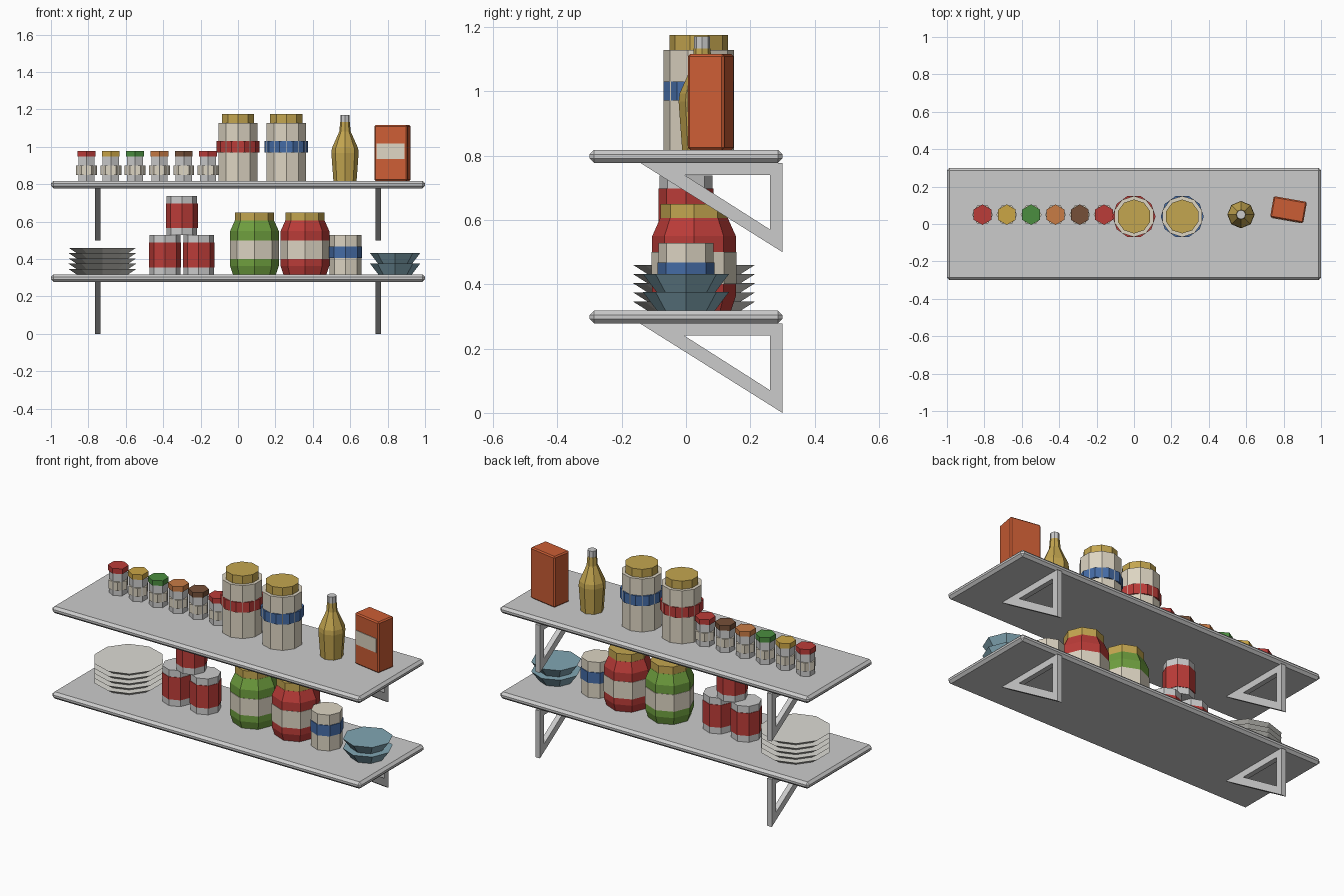
import bpy, bmesh
from math import sin, cos, pi, radians

if "Cube" in bpy.data.objects:
    bpy.data.objects.remove(bpy.data.objects["Cube"])

COLORS = {
    "red": (.50, .045, .04), "orange": (.60, .11, .035), "cream": (.72, .66, .54),
    "gold": (.55, .38, .08), "green": (.16, .35, .05), "blue": (.06, .15, .38),
    "teal": (.22, .38, .45), "brown": (.18, .08, .04), "amber": (.58, .20, .06),
    "white": (.72, .71, .66), "leaf": (.07, .27, .05), "yellow": (.60, .38, .06),
}
MATS = {}
for key, rgb in COLORS.items():
    MATS[key] = bpy.data.materials.new(key)
    MATS[key].diffuse_color = (*rgb, 1)


def finish(name, bm, color=None, loc=(0, 0, 0), rot=0):
    bmesh.ops.recalc_face_normals(bm, faces=bm.faces)
    mesh = bpy.data.meshes.new(name)
    bm.to_mesh(mesh)
    bm.free()
    ob = bpy.data.objects.new(name, mesh)
    ob.location = loc
    ob.rotation_euler[2] = rot
    if color:
        mesh.materials.append(MATS[color])
    bpy.context.collection.objects.link(ob)
    return ob


def turned(name, profile, sides, loc, color=None, phase=pi / 2):
    """Capped low-poly lathe from (radius, height) points."""
    bm = bmesh.new()
    rings = [[bm.verts.new((r * cos(phase + 2 * pi * i / sides),
                            r * sin(phase + 2 * pi * i / sides), z))
              for i in range(sides)] for r, z in profile]
    for a, b in zip(rings, rings[1:]):
        for i in range(sides):
            j = (i + 1) % sides
            bm.faces.new((a[i], a[j], b[j], b[i]))
    bm.faces.new(rings[0][::-1])
    bm.faces.new(rings[-1])
    return finish(name, bm, color, loc)


def cyl(name, r, z0, z1, sides, loc, color=None, phase=pi / 2):
    return turned(name, [(r, z0), (r, z1)], sides, loc, color, phase)


def block(name, size, loc, color=None, rot=0, bevel=0):
    bm = bmesh.new()
    bmesh.ops.create_cube(bm, size=1)
    bmesh.ops.scale(bm, vec=size, verts=bm.verts)
    if bevel:
        bmesh.ops.bevel(bm, geom=bm.edges[:], offset=bevel, segments=1, affect='EDGES')
    return finish(name, bm, color, loc, rot)


def bracket(name, x, z):
    """Triangular frame in the yz plane, 0.03 thick."""
    outer = [(-.143, .278), (.30, .278), (.30, 0)]
    inner = [(-.005, .24), (.262, .24), (.262, .07)]
    bm = bmesh.new()
    o = [bm.verts.new((-.015, *p)) for p in outer]
    n = [bm.verts.new((-.015, *p)) for p in inner]
    faces = [bm.faces.new((o[i], o[(i + 1) % 3], n[(i + 1) % 3], n[i])) for i in range(3)]
    ext = bmesh.ops.extrude_face_region(bm, geom=faces, use_keep_orig=True)
    verts = [g for g in ext["geom"] if isinstance(g, bmesh.types.BMVert)]
    bmesh.ops.translate(bm, vec=(.03, 0, 0), verts=verts)
    finish(name, bm, None, (x, 0, z))


# Shelves and brackets
LOW, HIGH = .318, .818
for label, top in (("lower", LOW), ("upper", HIGH)):
    block(label + "_shelf", (2, .6, .04), (0, 0, top - .02), bevel=.014)
    for side, x in (("left", -.75), ("right", .75)):
        bracket(f"{label}_bracket_{side}", x, top - LOW)

# Spice jars
for i, color in enumerate(("red", "yellow", "leaf", "amber", "brown", "red")):
    at = (-.81 + .13 * i, .05, HIGH)
    cyl(f"spice_jar_{i}", .05, 0, .13, 6, at)
    cyl(f"spice_label_{i}", .056, .032, .082, 6, at, "cream", 0)
    cyl(f"spice_lid_{i}", .055, .13, .16, 6, at, color)

# Tall canisters
for i, (x, color) in enumerate(((0, "red"), (.258, "blue"))):
    at = (x, .04, HIGH)
    cyl(f"canister_{i}", .11, 0, .31, 10, at, "cream")
    cyl(f"canister_band_{i}", .115, .153, .212, 10, at, color, 0)
    cyl(f"canister_lid_{i}", .091, .31, .358, 10, at, "gold")

# Bottle
at = (.572, .05, HIGH)
turned("bottle", [(.062, 0), (.073, .15), (.07, .175), (.03, .265), (.026, .315)], 8, at, "gold")
cyl("bottle_cap", .025, .315, .352, 8, at)

# Carton with front label
turn = radians(-10)
cx, cy, half = .826, .077, .0585
block("carton", (.18, .115, .298), (cx, cy, HIGH + .149), "orange", turn, .007)
block("carton_label", (.152, .004, .082),
      (cx + half * sin(turn), cy - half * cos(turn), .977), "cream", turn)

# Plate stack
for i in range(5):
    turned(f"plate_{i}", [(.145, 0), (.19, .0285)], 10, (-.725, .025, LOW + .0285 * i), "white")

# Stacked cans
for i, (x, z) in enumerate(((-.39, LOW), (-.21, LOW), (-.30, LOW + .21))):
    at = (x, 0, z)
    cyl(f"can_{i}", .082, 0, .21, 8, at)
    cyl(f"can_wrap_{i}", .085, .038, .17, 8, at, "red")

# Large jars
for i, (x, color) in enumerate(((.088, "green"), (.358, "red"))):
    at = (x, .025, LOW)
    turned(f"jar_{i}", [(.115, 0), (.13, .045), (.13, .232), (.105, .288)], 8, at, color)
    cyl(f"jar_label_{i}", .132, .083, .182, 8, at, "cream")
    cyl(f"jar_lid_{i}", .104, .288, .332, 8, at, "gold")

# Small jar
at = (.575, 0, LOW)
cyl("small_jar", .085, 0, .21, 8, at, "cream")
cyl("small_jar_band", .089, .087, .15, 8, at, "blue")

# Stacked bowls
for i in range(2):
    turned(f"bowl_{i}", [(.09, 0), (.134, .058)], 8, (.84, 0, LOW + .056 * i), "teal")

for m in bpy.data.materials:
    if m.users and not m.is_grease_pencil:
        m.use_nodes = True
        m.node_tree.nodes["Principled BSDF"].inputs["Base Color"].default_value = m.diffuse_color
